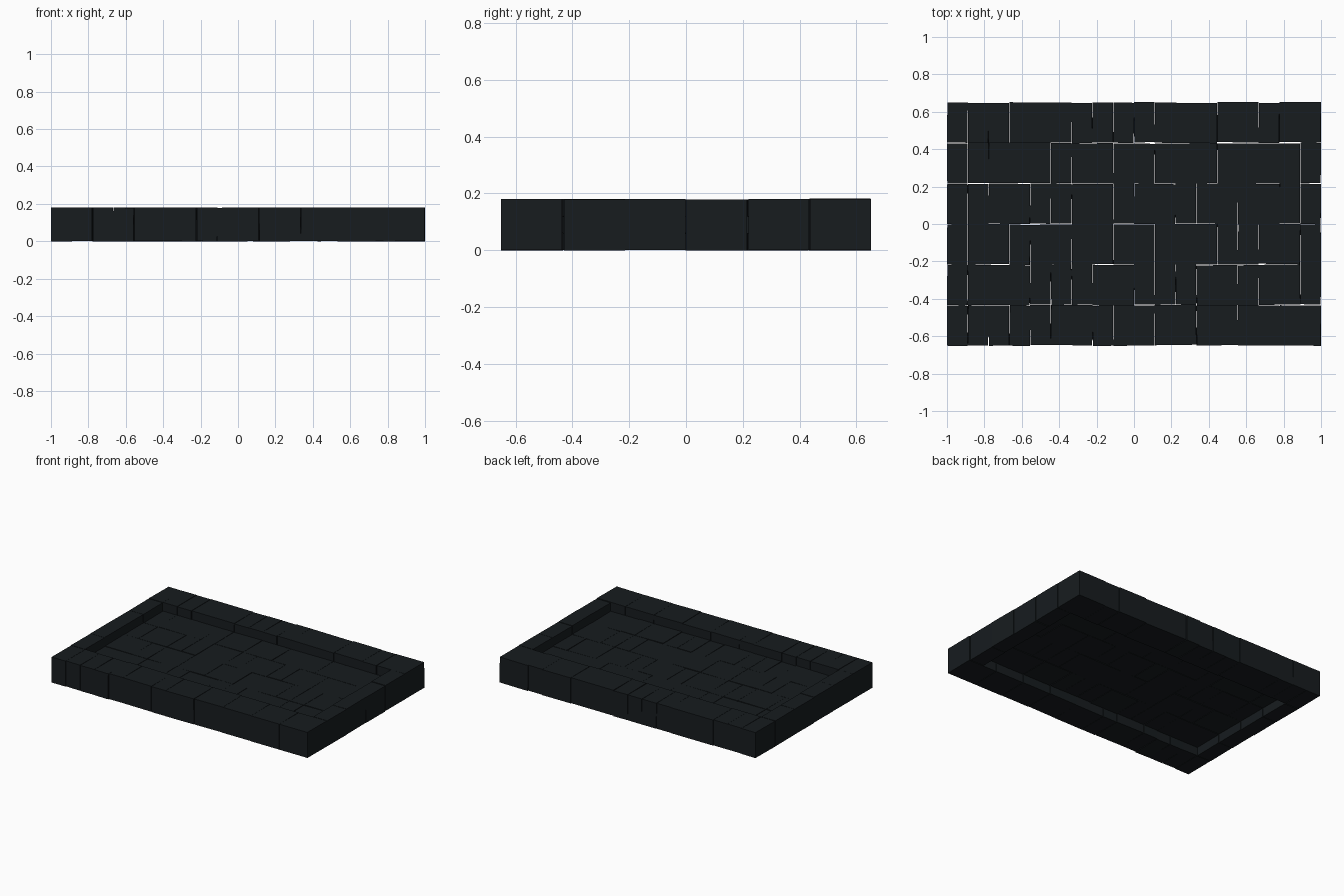
import bpy, bmesh, random
from mathutils import Matrix, Vector

if "Cube" in bpy.data.objects:
    bpy.data.objects.remove(bpy.data.objects["Cube"])

random.seed(4)
COL = 2 / 18          # brick module along x
ROW = 1.3 / 6         # brick module along y
RIM_H, FLOOR_Z0, FLOOR_Z1 = 0.18, 0.06, 0.12

mat = bpy.data.materials.new("charcoal")
mat.diffuse_color = (0.0085, 0.0115, 0.0135, 1)
mat.use_nodes = True
mat.node_tree.nodes["Principled BSDF"].inputs["Base Color"].default_value = mat.diffuse_color


def add_brick(bm, x0, x1, y0, y1, z0, z1):
    """One slightly twisted and shifted brick."""
    twist = random.uniform(-0.018, 0.018) * min(1, 0.2 / max(x1 - x0, y1 - y0))
    centre = Vector(((x0 + x1) / 2, (y0 + y1) / 2 + random.uniform(-0.003, 0.003),
                     (z0 + z1) / 2 + random.uniform(-0.001, 0.001)))
    tilt = Matrix.Rotation(random.uniform(-0.008, 0.008), 4, 'Y')
    size = Matrix.Diagonal((x1 - x0 - 0.002, y1 - y0 - 0.002, z1 - z0, 1))
    bmesh.ops.create_cube(bm, size=1, matrix=Matrix.Translation(centre)
                          @ Matrix.Rotation(twist, 4, 'Z') @ tilt @ size)


def finish(bm, name):
    mesh = bpy.data.meshes.new(name)
    bm.to_mesh(mesh)
    bm.free()
    mesh.materials.append(mat)
    bpy.context.collection.objects.link(bpy.data.objects.new(name, mesh))


def brick_row(bm, cuts, row, z0, z1):
    """Fill one row with bricks between the given column cuts."""
    y0 = -0.65 + row * ROW
    for a, b in zip(cuts, cuts[1:]):
        add_brick(bm, -1 + a * COL, -1 + b * COL, y0, y0 + ROW, z0, z1)


# Front and back rims
for name, row, cuts in (
        ("front_rim", 0, (0, 1, 2, 3, 4, 5, 7, 8, 10, 12, 14, 16, 18)),
        ("back_rim", 5, (0, 1, 2, 3, 6, 7, 8, 9, 10, 13, 15, 16, 18))):
    bm = bmesh.new()
    brick_row(bm, cuts, row, 0, RIM_H)
    finish(bm, name)

# Left and right rims
for name, x0 in (("left_rim", -1), ("right_rim", 1 - COL)):
    bm = bmesh.new()
    for r0, r1 in ((1, 2), (2, 3), (3, 4), (4, 5)):
        add_brick(bm, x0, x0 + COL, -0.65 + r0 * ROW, -0.65 + r1 * ROW, 0, RIM_H)
    finish(bm, name)

# Recessed floor, open above and below
floor_cuts = {
    1: (1, 4, 5, 6, 7, 9, 10, 11, 12, 14, 15, 17),
    2: (1, 3, 4, 6, 8, 10, 13, 14, 15, 17),
    3: (1, 2, 4, 5, 6, 8, 9, 11, 12, 14, 16, 17),
    4: (1, 2, 5, 6, 8, 10, 13, 17),
}
bm = bmesh.new()
for row, cuts in floor_cuts.items():
    brick_row(bm, cuts, row, FLOOR_Z0, FLOOR_Z1)
finish(bm, "floor_bricks")
